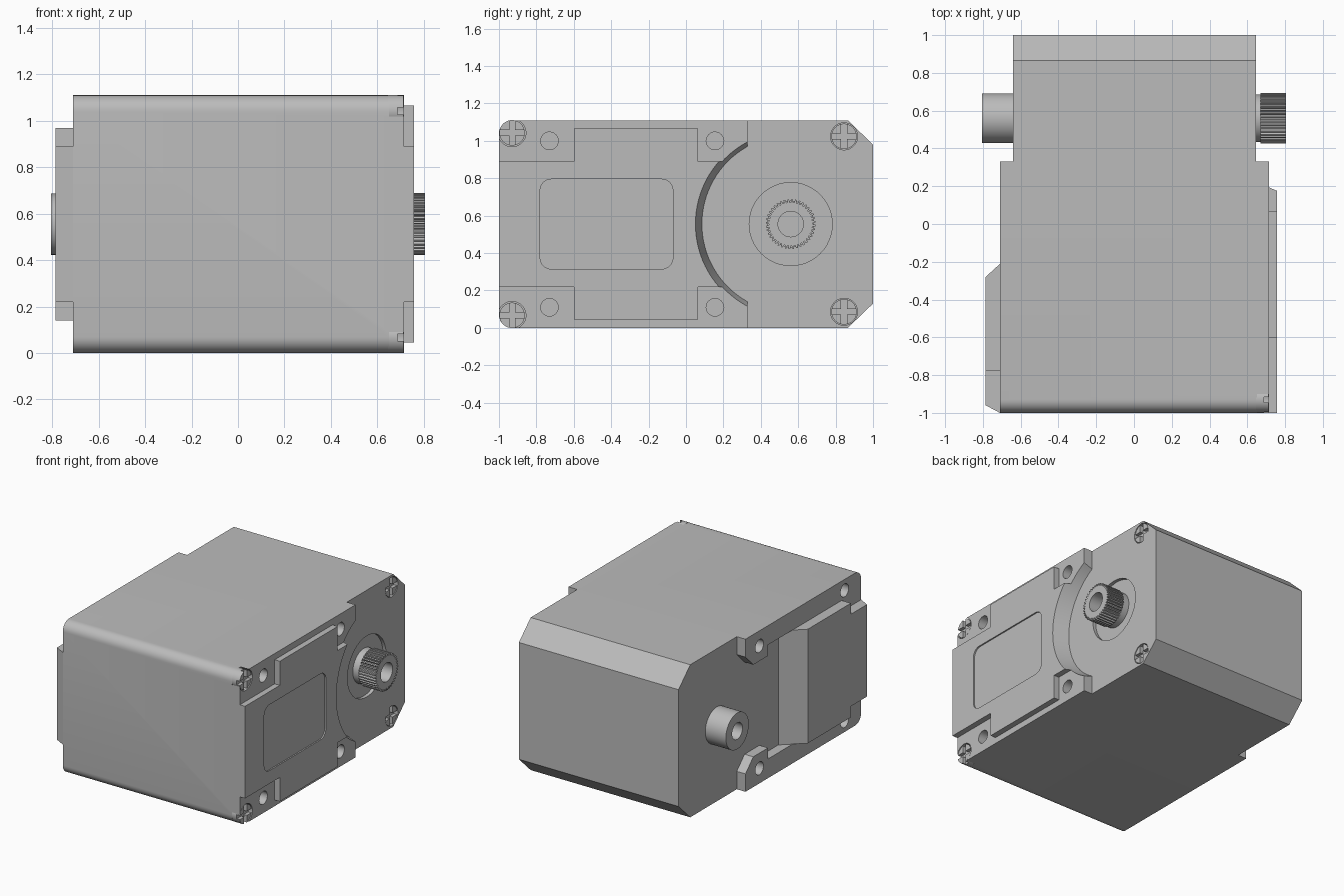
import bpy, bmesh, math
from math import sin, cos, pi

if "Cube" in bpy.data.objects:
    bpy.data.objects.remove(bpy.data.objects["Cube"])

grey = bpy.data.materials.new("casing grey")
grey.use_nodes = True
grey.diffuse_color = (0.5, 0.5, 0.5, 1)
grey.node_tree.nodes["Principled BSDF"].inputs["Base Color"].default_value = (0.5, 0.5, 0.5, 1)

H = 1.11          # casing height
MID = H / 2       # shaft centre height
AXIS = 0.56       # shaft centre y


def loft(name, low, high):
    """Closed solid between two matching rings of 3D points."""
    bm = bmesh.new()
    a = [bm.verts.new(p) for p in low]
    b = [bm.verts.new(p) for p in high]
    bm.faces.new(a)
    bm.faces.new(b[::-1])
    for i in range(len(a)):
        j = (i + 1) % len(a)
        bm.faces.new((a[j], a[i], b[i], b[j]))
    bmesh.ops.recalc_face_normals(bm, faces=bm.faces)
    mesh = bpy.data.meshes.new(name)
    bm.to_mesh(mesh)
    bm.free()
    mesh.materials.append(grey)
    ob = bpy.data.objects.new(name, mesh)
    bpy.context.collection.objects.link(ob)
    return ob


def prism_x(name, yz, x0, x1):
    return loft(name, [(x0, y, z) for y, z in yz], [(x1, y, z) for y, z in yz])


def prism_z(name, xy, z0, z1):
    return loft(name, [(x, y, z0) for x, y in xy], [(x, y, z1) for x, y in xy])


def box(name, x0, x1, y0, y1, z0, z1):
    return prism_x(name, [(y0, z0), (y1, z0), (y1, z1), (y0, z1)], x0, x1)


def ring(y, z, r, n=48):
    return [(y + r * cos(2 * pi * i / n), z + r * sin(2 * pi * i / n)) for i in range(n)]


def rod(name, y, z, r0, x0, x1, r1=None, n=48):
    r1 = r0 if r1 is None else r1
    return loft(name, [(x0, *p) for p in ring(y, z, r0, n)], [(x1, *p) for p in ring(y, z, r1, n)])


def arc(y, z, r, start, n=8):
    """Quarter circle running anticlockwise from an angle."""
    return [(y + r * cos(start + pi / 2 * i / n), z + r * sin(start + pi / 2 * i / n)) for i in range(n + 1)]


def mirrored(yz):
    """Add the reflection of a half outline about mid height."""
    return yz + [(y, H - z) for y, z in reversed(yz)]


def activate(ob):
    bpy.ops.object.select_all(action='DESELECT')
    ob.select_set(True)
    bpy.context.view_layer.objects.active = ob


def cut(ob, cutter):
    mod = ob.modifiers.new("cut", 'BOOLEAN')
    mod.operation = 'DIFFERENCE'
    mod.solver = 'EXACT'
    mod.object = cutter
    activate(ob)
    bpy.ops.object.modifier_apply(modifier=mod.name)
    bpy.data.objects.remove(cutter)


# Casing with rounded front edges and chamfered back edges
outline = mirrored(arc(-0.93, 0.07, 0.07, pi) + [(0.865, 0), (1, 0.13)])
casing = prism_x("casing", outline, -0.71, 0.715)
cut(casing, box("cutter", 0.645, 1, 0.33, 1.2, -1, 2))
cut(casing, box("cutter", -1, -0.64, 0.33, 1.2, -1, 2))

# Round hollow and shaft recess on the output side
def hollow():
    return rod("cutter", AXIS, MID, 0.475, 0.645, 0.80, 0.523, 96)

cut(casing, hollow())
cut(casing, rod("cutter", AXIS, MID, 0.222, 0.62, 0.9))

# Hollow between the two mounting tabs on the other side
tabs = mirrored([(-0.3, 0.14), (0.07, 0.14), (0.07, 0.22), (0.24, 0.22), (0.33, 0.13), (0.5, 0.13)])
cut(casing, prism_x("cutter", tabs, -1, -0.64))

# Mounting holes and screw pockets
for low in (True, False):
    def level(z):
        return z if low else H - z
    for y in (-0.73, 0.155):
        cut(casing, rod("cutter", y, level(0.11), 0.047, 0.55, 0.9, n=32))
    for y, z in ((-0.81, 0.08), (0.17, 0.11)):
        cut(casing, rod("cutter", y, level(z), 0.047, -0.9, -0.55, n=32))
    cut(casing, rod("cutter", -0.93, level(0.067), 0.074, 0.65, 0.9))
    cut(casing, rod("cutter", 0.845, level(0.086), 0.072, 0.58, 0.9))

# Raised cover with a label recess
cover_outline = mirrored([(-1, 0.22), (-0.6, 0.22), (-0.6, 0.045), (0.065, 0.045), (0.065, 0.22), (0.3, 0.22)])
cover = prism_x("side_cover", cover_outline, 0.715, 0.757)
cut(cover, hollow())
label = mirrored(arc(-0.72, 0.375, 0.06, pi) + arc(-0.13, 0.375, 0.06, 1.5 * pi))
cut(cover, prism_x("cutter", label, 0.747, 0.9))

# Raised block with a sloping end on the other side
slope = [(-0.6, -0.11), (-0.785, -0.28), (-0.785, -0.775), (-0.6, -0.775)]
prism_z("block_wide_part", slope, 0.14, H - 0.14)
nose = [(-0.6, -0.775), (-0.785, -0.775), (-0.785, -0.96), (-0.71, -1), (-0.6, -0.98)]
prism_z("block_narrow_part", nose, 0.22, H - 0.22)

# Toothed output shaft on a plain collar
teeth = 40
gear = []
for i in range(teeth):
    for step, r in ((0, 0.116), (0.3, 0.116), (0.45, 0.133), (0.85, 0.133)):
        a = 2 * pi * (i + step) / teeth
        gear.append((AXIS + r * cos(a), MID + r * sin(a)))
shaft = prism_x("output_shaft", gear, 0.67, 0.805)
cut(shaft, rod("cutter", AXIS, MID, 0.068, 0.69, 0.9))
rod("shaft_collar", AXIS, MID, 0.125, 0.6, 0.67)

# Plain idler shaft
idler = rod("idler_shaft", AXIS, MID, 0.132, -0.805, -0.62)
cut(idler, rod("cutter", AXIS, MID, 0.06, -0.9, -0.68))

# Cross slot screws
for y, z, top in ((-0.93, 0.067, 0.712), (0.845, 0.086, 0.642)):
    for side, h in (("lower", z), ("upper", H - z)):
        place = "front" if y < 0 else "back"
        screw = rod(f"{place}_{side}_screw", y, h, 0.068, top - 0.065, top)
        cut(screw, box("cutter", top - 0.025, 1, y - 0.1, y + 0.1, h - 0.015, h + 0.015))
        cut(screw, box("cutter", top - 0.025, 1, y - 0.015, y + 0.015, h - 0.1, h + 0.1))

# Smooth the rounded parts and keep the edges sharp
for ob in list(bpy.context.collection.objects):
    if ob.type == 'MESH' and ob.data.materials and ob.data.materials[0] == grey:
        activate(ob)
        bpy.ops.object.shade_smooth_by_angle(angle=math.radians(25))
